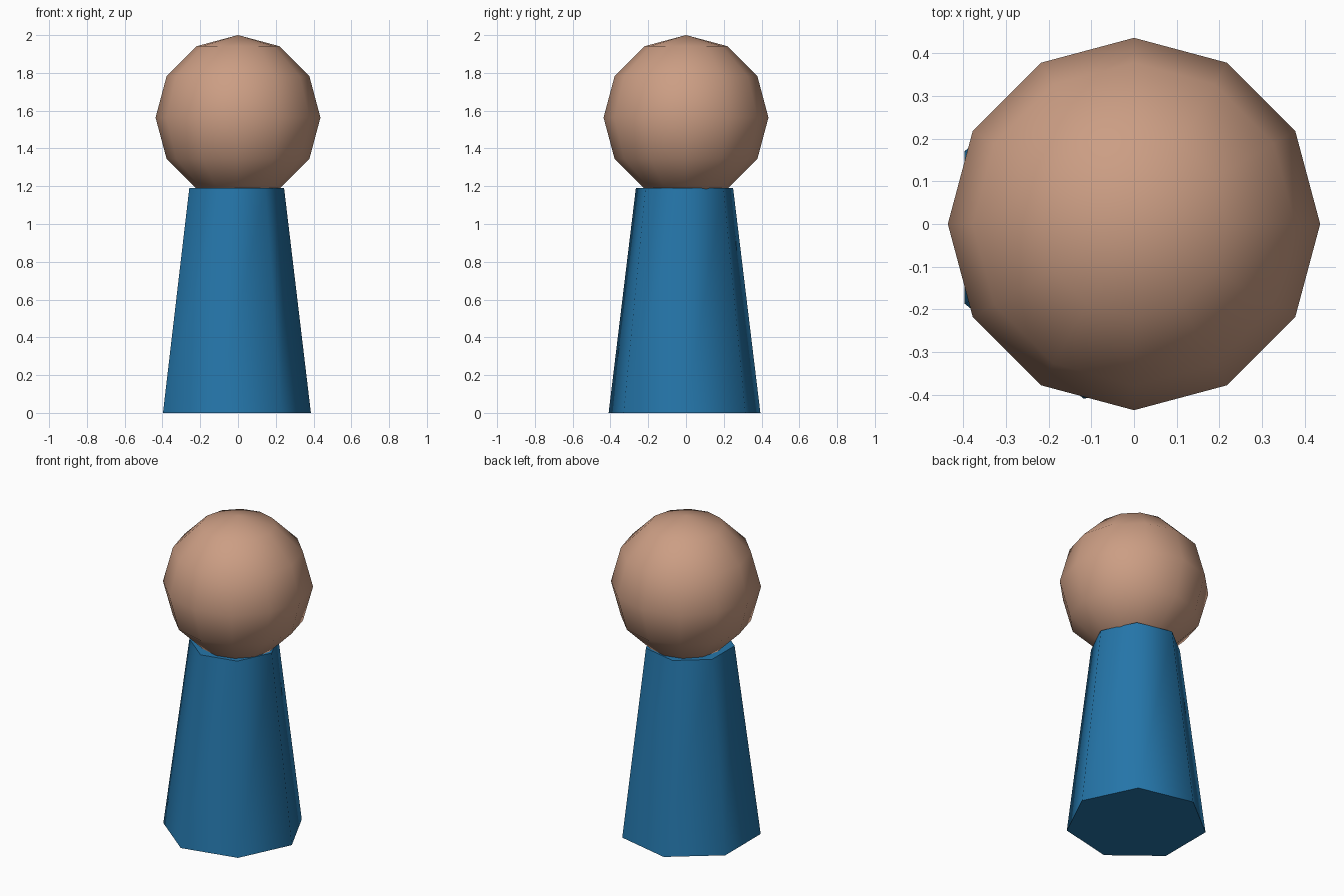
import bpy
import bmesh
from math import cos, sin, tau, radians

if "Cube" in bpy.data.objects:
    bpy.data.objects.remove(bpy.data.objects["Cube"])


def material(name, color):
    mat = bpy.data.materials.new(name)
    mat.diffuse_color = (*color, 1)
    mat.use_nodes = True
    mat.node_tree.nodes["Principled BSDF"].inputs["Base Color"].default_value = mat.diffuse_color
    return mat


def finish(obj, name, mat):
    obj.name = obj.data.name = name
    obj.data.materials.append(mat)
    bpy.ops.object.select_all(action='DESELECT')
    obj.select_set(True)
    bpy.context.view_layer.objects.active = obj


# Body: tapered seven-sided column, one corner towards +x, capped at both ends
SIDES = 7
levels = [  # centre x, centre y, z, radius
    (-0.026, -0.008, 0.0, 0.412),
    (-0.020, -0.008, 1.19, 0.264),
]
bm = bmesh.new()
rings = [[bm.verts.new((cx + r * cos(tau * i / SIDES), cy + r * sin(tau * i / SIDES), z))
          for i in range(SIDES)] for cx, cy, z, r in levels]
low, high = rings
bm.faces.new(low[::-1])
bm.faces.new(high)
for i in range(SIDES):
    j = (i + 1) % SIDES
    bm.faces.new((low[i], low[j], high[j], high[i]))
mesh = bpy.data.meshes.new("body")
bm.to_mesh(mesh)
bm.free()
body = bpy.data.objects.new("body", mesh)
bpy.context.collection.objects.link(body)
finish(body, "body", material("blue", (0.018, 0.18, 0.40)))
bpy.ops.object.shade_smooth_by_angle(angle=radians(60))

# Head: coarse smooth-shaded ball sunk slightly into the body
bpy.ops.mesh.primitive_uv_sphere_add(segments=12, ring_count=6, radius=0.4365,
                                     location=(0, 0, 1.5635))
finish(bpy.context.object, "head", material("skin", (0.60, 0.34, 0.23)))
bpy.ops.object.shade_smooth()
